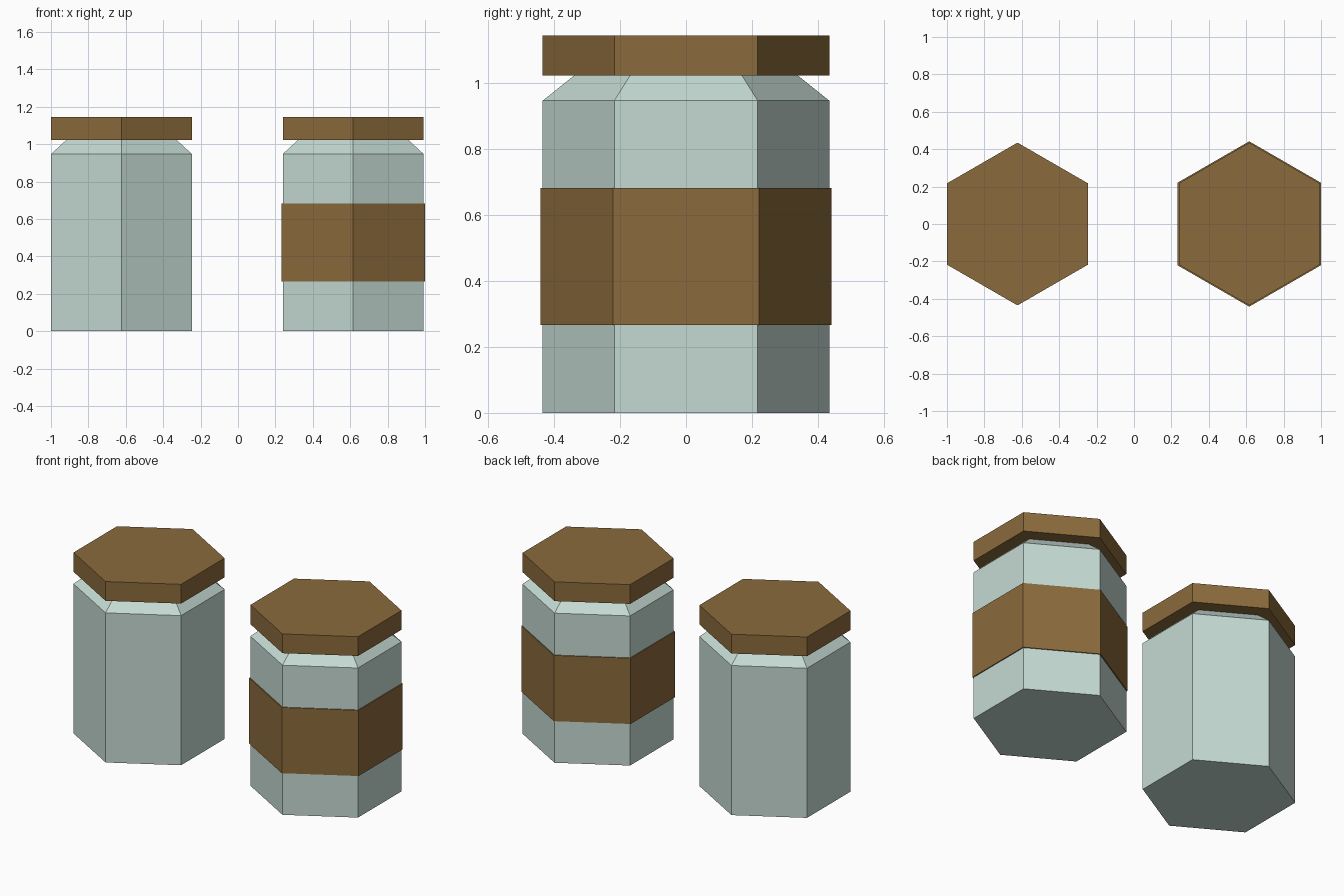
import bpy, bmesh, math

if "Cube" in bpy.data.objects:
    bpy.data.objects.remove(bpy.data.objects["Cube"])


def material(name, color):
    m = bpy.data.materials.new(name)
    m.diffuse_color = color
    m.use_nodes = True
    m.node_tree.nodes["Principled BSDF"].inputs["Base Color"].default_value = m.diffuse_color
    return m


glass = material("pale_glass", (0.56, 0.70, 0.65, 1))
wood = material("brown", (0.26, 0.145, 0.045, 1))


def hex_part(name, x, profile, mat, capped=True):
    """Stack hexagonal rings (radius, height), corners pointing along y."""
    bm = bmesh.new()
    rings = []
    for r, z in profile:
        rings.append([bm.verts.new((r * math.cos(a), r * math.sin(a), z))
                      for a in (math.radians(30 + 60 * i) for i in range(6))])
    for lo, hi in zip(rings, rings[1:]):
        for i in range(6):
            j = (i + 1) % 6
            bm.faces.new((lo[i], lo[j], hi[j], hi[i]))
    if capped:
        bm.faces.new(rings[0][::-1])
        bm.faces.new(rings[-1])
    mesh = bpy.data.meshes.new(name)
    bm.to_mesh(mesh)
    bm.free()
    mesh.materials.append(mat)
    ob = bpy.data.objects.new(name, mesh)
    ob.location.x = x
    bpy.context.collection.objects.link(ob)
    return ob


R = 0.435
LEFT_X, RIGHT_X = -0.623, 0.616

# Two jars: body with sloped shoulder, and an overhanging lid
for side, x in (("left", LEFT_X), ("right", RIGHT_X)):
    hex_part(side + "_jar_body", x,
             [(R, 0), (R, 0.947), (0.34, 1.023), (0.34, 1.04)], glass)
    hex_part(side + "_jar_lid", x, [(R, 1.023), (R, 1.145)], wood)

# Label band wrapped around the right jar
hex_part("right_jar_label", RIGHT_X,
         [(R, 0.266), (0.442, 0.266), (0.442, 0.682), (R, 0.682)],
         wood, capped=False)
